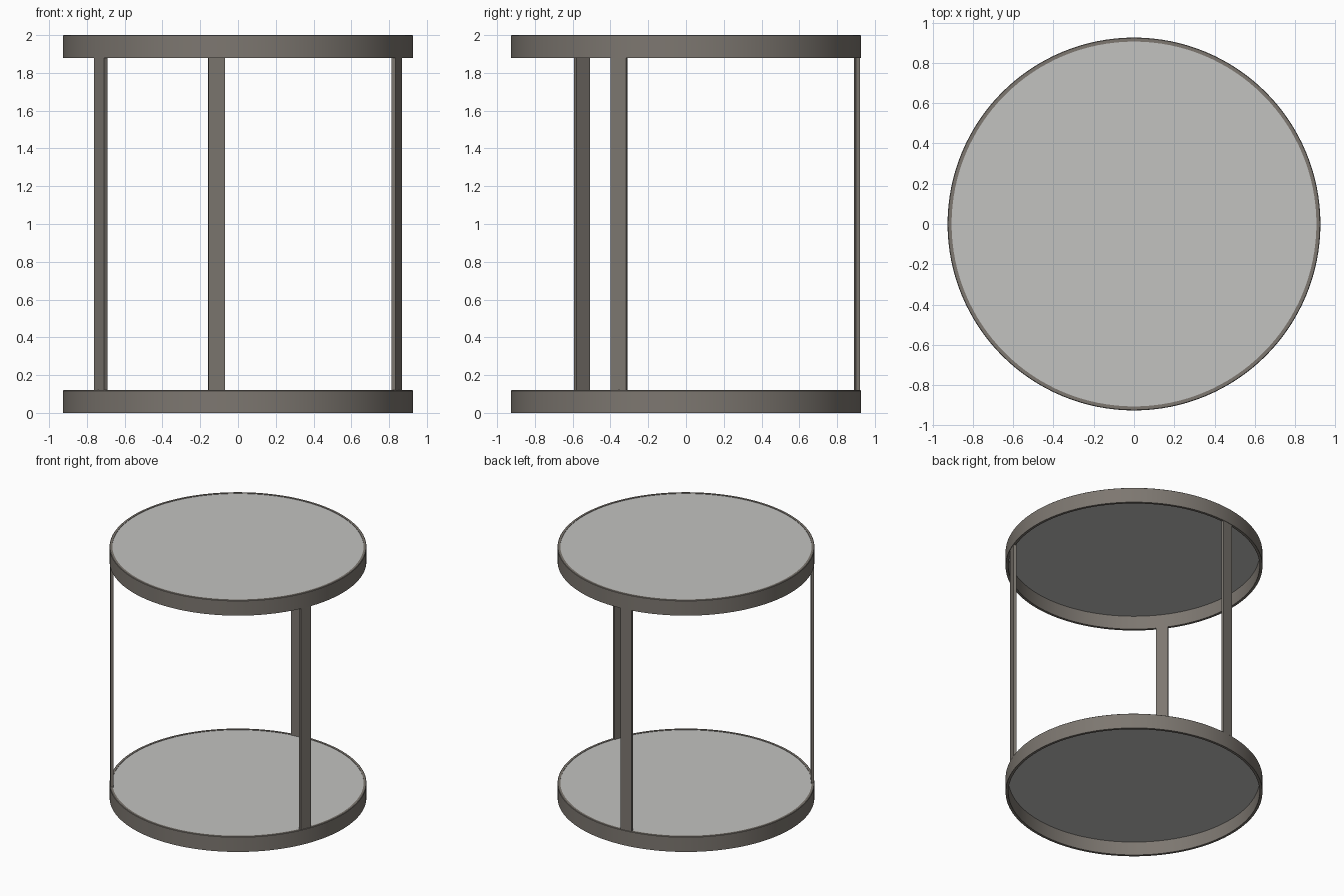
import bpy, bmesh, math
from mathutils import Matrix

if "Cube" in bpy.data.objects:
    bpy.data.objects.remove(bpy.data.objects["Cube"])

R_OUT, R_IN, H = 0.926, 0.906, 0.12
SEG = 128


def material(name, rgb):
    m = bpy.data.materials.new(name)
    m.diffuse_color = (*rgb, 1)
    m.use_nodes = True
    m.node_tree.nodes["Principled BSDF"].inputs["Base Color"].default_value = m.diffuse_color
    return m


bronze = material("warm grey metal", (0.205, 0.185, 0.163))
pale = material("pale grey panel", (0.54, 0.54, 0.53))


def lathe(name, profile, mat):
    """Spin a closed (radius, z) profile around the z axis."""
    bm = bmesh.new()
    rings = []
    for i in range(SEG):
        a = 2 * math.pi * i / SEG
        rings.append([bm.verts.new((r * math.cos(a), r * math.sin(a), z)) for r, z in profile])
    n = len(profile)
    for i in range(SEG):
        p, q = rings[i], rings[(i + 1) % SEG]
        for j in range(n):
            k = (j + 1) % n
            bm.faces.new((p[j], q[j], q[k], p[k]))
    bmesh.ops.recalc_face_normals(bm, faces=bm.faces)
    return finish(name, bm, mat)


def finish(name, bm, mat):
    me = bpy.data.meshes.new(name)
    bm.to_mesh(me)
    bm.free()
    me.materials.append(mat)
    ob = bpy.data.objects.new(name, me)
    bpy.context.collection.objects.link(ob)
    bpy.context.view_layer.objects.active = ob
    ob.select_set(True)
    bpy.ops.object.shade_smooth_by_angle(angle=math.radians(30))
    ob.select_set(False)
    return ob


# Two shelves: a hoop with a thin panel set just under its top edge
for name, z in (("lower", 0.0), ("upper", 2.0 - H)):
    c = 0.003
    lathe(name + "_hoop", [(R_IN, z), (R_OUT, z), (R_OUT, z + H - c),
                           (R_OUT - c, z + H), (R_IN, z + H)], bronze)
    bm = bmesh.new()
    bmesh.ops.create_cone(bm, cap_ends=True, segments=SEG, radius1=R_IN + 0.002,
                          radius2=R_IN + 0.002, depth=0.01,
                          matrix=Matrix.Translation((0, 0, z + H - 0.008)))
    finish(name + "_panel", bm, pale)

# Three flat upright bars, evenly spaced around the hoops
for i in range(3):
    bm = bmesh.new()
    rot = Matrix.Rotation(math.radians(97.1 + 120 * i), 4, 'Z')
    place = Matrix.Translation((R_OUT - 0.014, 0, 1.0))
    bmesh.ops.create_cube(bm, size=1, matrix=rot @ place @ Matrix.Diagonal((0.022, 0.088, 2 - 2 * H + 0.02, 1)))
    finish(f"upright_bar_{i + 1}", bm, bronze)
